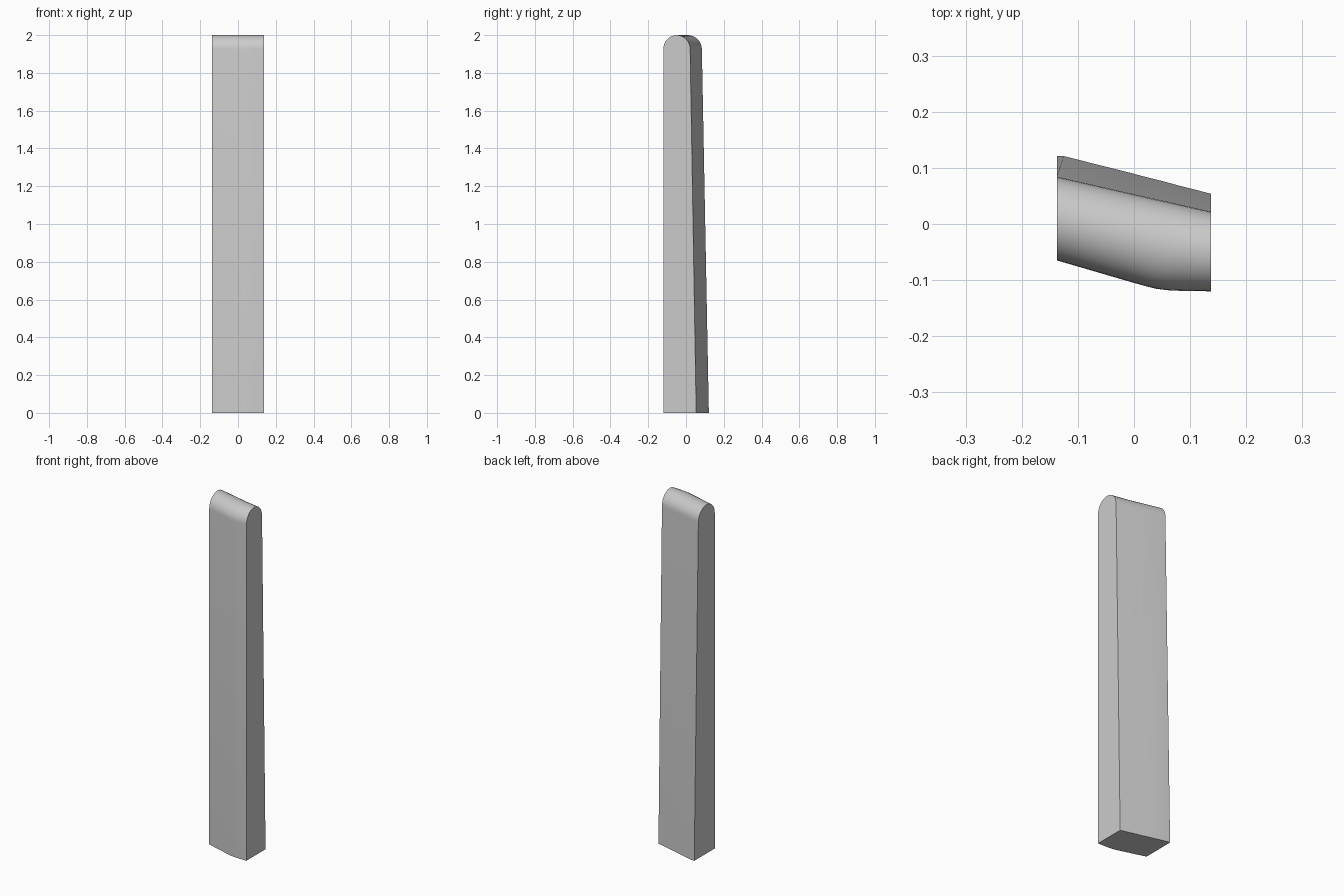
import bpy, bmesh, math

if "Cube" in bpy.data.objects:
    bpy.data.objects.remove(bpy.data.objects["Cube"])

HEIGHT, SPRING = 2.0, 1.925   # full height, and where the rounded top begins
ARC = 16                      # segments over the rounded top

# Stations along the width: x, front y, back y at the base, back y at the arch
stations = [
    (-0.137, -0.065, 0.121, 0.084),
    (-0.125, -0.0685, 0.121, 0.0815),
    (0.0, -0.105, 0.0895, 0.053),
    (0.02, -0.1105, 0.084, 0.0485),
    (0.04, -0.1155, 0.079, 0.044),
    (0.06, -0.118, 0.074, 0.0395),
    (0.08, -0.119, 0.0685, 0.035),
    (0.137, -0.120, 0.054, 0.022),
]


def section(bm, x, front, back_base, back_top):
    """One upright slice: straight front, leaning back, half-round top."""
    mid, r = (front + back_top) / 2, (back_top - front) / 2
    pts = [(front, 0.0)]
    for i in range(ARC + 1):
        a = math.pi * i / ARC
        pts.append((mid - r * math.cos(a),
                    SPRING + (HEIGHT - SPRING) * math.sin(a)))
    pts.append((back_base, 0.0))
    return [bm.verts.new((x, y, z)) for y, z in pts]


# Slab: skin the slices together and cap both ends
bm = bmesh.new()
rings = [section(bm, *s) for s in stations]
n = len(rings[0])
for a, b in zip(rings, rings[1:]):
    for i in range(n):
        j = (i + 1) % n
        bm.faces.new((a[i], a[j], b[j], b[i]))
bm.faces.new(rings[0])
bm.faces.new(rings[-1])
bmesh.ops.recalc_face_normals(bm, faces=bm.faces)

mesh = bpy.data.meshes.new("upright_slab")
bm.to_mesh(mesh)
bm.free()
slab = bpy.data.objects.new("upright_slab", mesh)
bpy.context.collection.objects.link(slab)

# Smooth the rounded top, keep the corners crisp
bpy.context.view_layer.objects.active = slab
slab.select_set(True)
bpy.ops.object.shade_smooth_by_angle(angle=math.radians(30))
